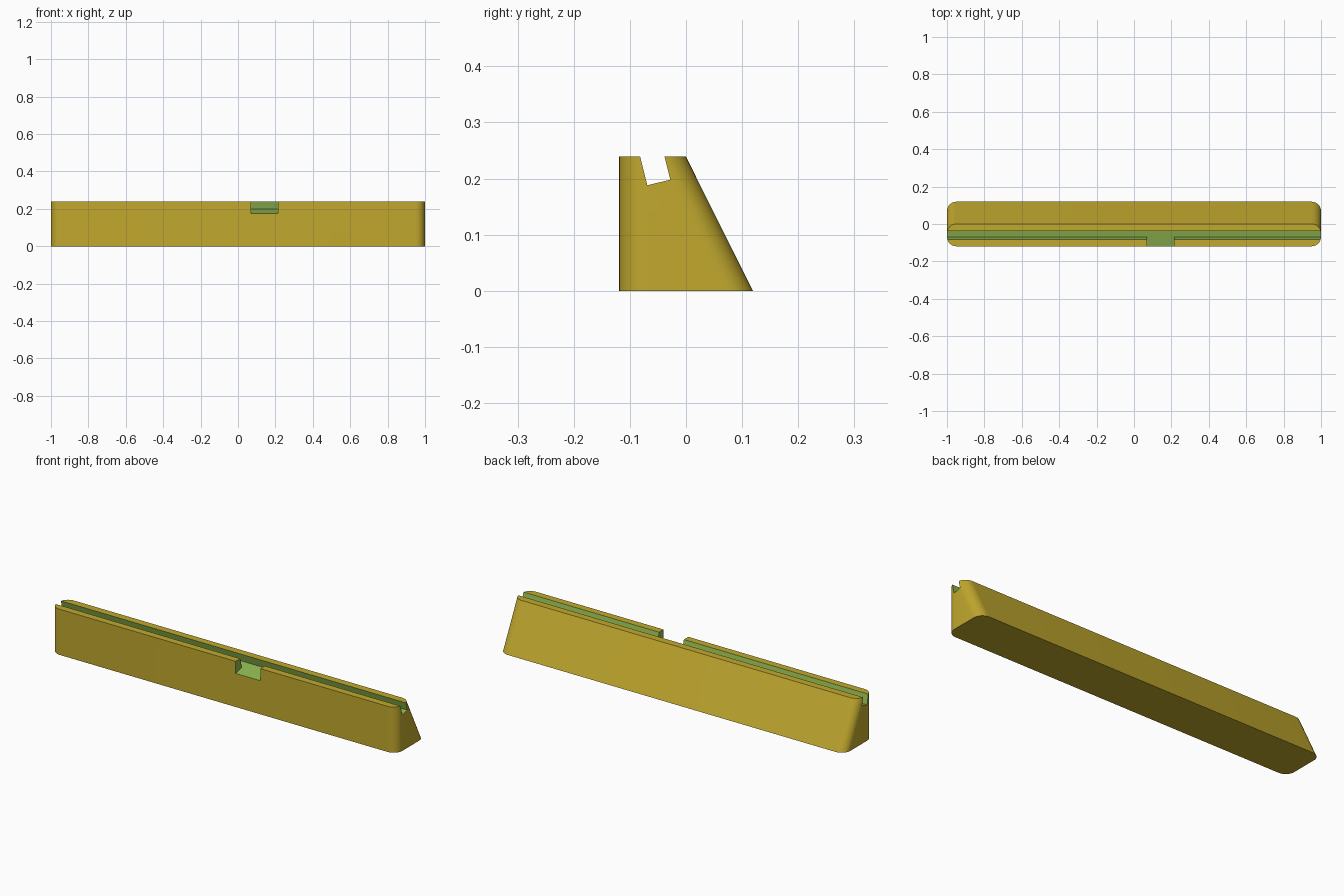
import bpy, bmesh, math

if "Cube" in bpy.data.objects:
    bpy.data.objects.remove(bpy.data.objects["Cube"])

TOP, HALF_L, R = 0.239, 1.0, 0.05


def material(name, rgb):
    m = bpy.data.materials.new(name)
    m.diffuse_color = (*rgb, 1)
    m.use_nodes = True
    m.node_tree.nodes["Principled BSDF"].inputs["Base Color"].default_value = m.diffuse_color
    return m


gold = material("gold", (0.535, 0.393, 0.027))
green = material("leaf green", (0.275, 0.47, 0.08))


def loft(name, rings, mat):
    """Closed solid between two rings of equal length."""
    bm = bmesh.new()
    a, b = [[bm.verts.new(p) for p in ring] for ring in rings]
    n = len(a)
    bm.faces.new(a)
    bm.faces.new(b)
    for i in range(n):
        j = (i + 1) % n
        bm.faces.new((a[i], a[j], b[j], b[i]))
    bmesh.ops.recalc_face_normals(bm, faces=bm.faces)
    me = bpy.data.meshes.new(name)
    bm.to_mesh(me)
    bm.free()
    me.materials.append(mat)
    ob = bpy.data.objects.new(name, me)
    bpy.context.collection.objects.link(ob)
    return ob


def rounded_rect(y0, y1, z, steps=12):
    pts = []
    for k, (cx, cy) in enumerate([(HALF_L - R, y1 - R), (R - HALF_L, y1 - R),
                                  (R - HALF_L, y0 + R), (HALF_L - R, y0 + R)]):
        for s in range(steps + 1):
            t = math.pi / 2 * (k + s / steps)
            pts.append((cx + R * math.cos(t), cy + R * math.sin(t), z))
    return pts


def prism(name, profile, x0, x1):
    return loft(name, [[(x, y, z) for y, z in profile] for x in (x0, x1)], green)


# Body: upright front, sloping back, rounded vertical corners
body = loft("stand_body", [rounded_rect(-0.119, 0.119, 0),
                           rounded_rect(-0.119, 0.0, TOP)], gold)

# Leaning slot along the whole length, and a notch through the front lip
# on the same tilted floor
groove = prism("slot_cutter", [(-0.0945, 0.29), (-0.069, 0.188),
                               (-0.028, 0.198), (-0.051, 0.29)], -1.1, 1.1)
notch = prism("notch_cutter", [(-0.20, 0.156), (-0.0485, 0.193),
                               (-0.0485, 0.32), (-0.20, 0.32)], 0.07, 0.213)

bpy.context.view_layer.objects.active = body
body.select_set(True)
for cutter in (groove, notch):
    cutter.hide_render = True
    mod = body.modifiers.new(cutter.name, 'BOOLEAN')
    mod.operation = 'DIFFERENCE'
    mod.solver = 'EXACT'
    mod.material_mode = 'TRANSFER'
    mod.object = cutter
    bpy.ops.object.modifier_apply(modifier=mod.name)
    bpy.data.objects.remove(cutter)

bpy.ops.object.shade_smooth_by_angle(angle=math.radians(25))
